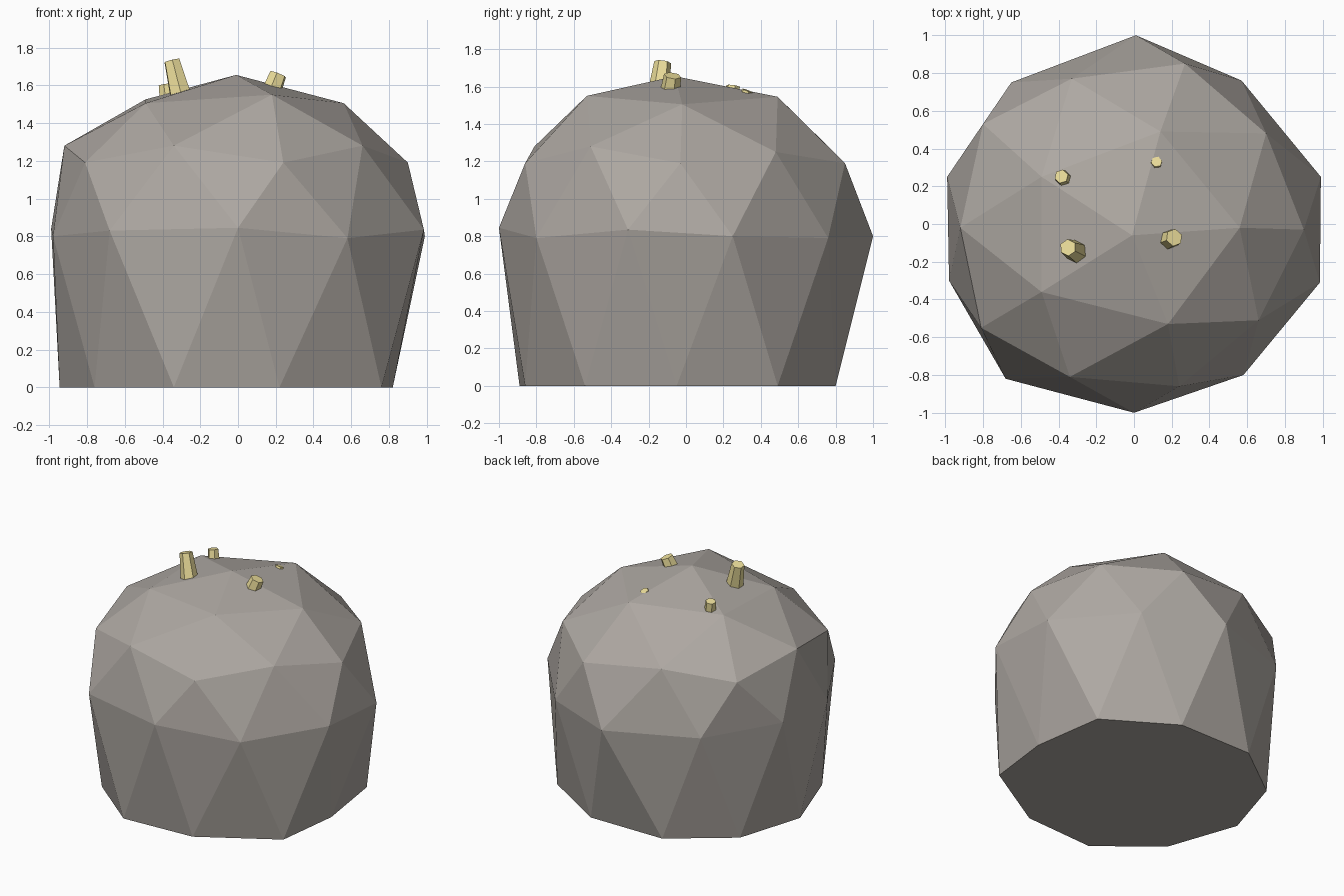
import bpy, bmesh, math
from mathutils import Vector, Matrix


def material(name, rgb):
    m = bpy.data.materials.new(name)
    m.diffuse_color = (*rgb, 1)
    return m


def add_object(name, bm, mat):
    me = bpy.data.meshes.new(name)
    bmesh.ops.recalc_face_normals(bm, faces=bm.faces[:])
    bm.to_mesh(me)
    bm.free()
    me.materials.append(mat)
    ob = bpy.data.objects.new(name, me)
    bpy.context.collection.objects.link(ob)
    return ob


stone = material("stone", (0.42, 0.39, 0.36))
gold = material("gold", (0.85, 0.74, 0.33))

# Boulder rings: lowest/highest sphere height of each ring, then its roughened points
RINGS = [
    (0.95, 1.1, [(-0.01, -0.06, 1.655)]),
    (0.70, 0.95, [(0.56, -0.02, 1.505), (0.14, 0.49, 1.545), (-0.49, 0.25, 1.525),
                  (-0.49, -0.36, 1.505), (0.18, -0.53, 1.55)]),
    (0.30, 0.70, [(0.90, -0.03, 1.19), (0.70, 0.48, 1.25), (0.27, 0.85, 1.19),
                  (-0.33, 0.77, 1.27), (-0.80, 0.53, 1.20), (-0.92, -0.02, 1.28),
                  (-0.81, -0.55, 1.19), (-0.34, -0.81, 1.28), (0.24, -0.86, 1.19),
                  (0.66, -0.51, 1.28)]),
    (-0.1, 0.1, [(0.99, 0.25, 0.80), (0.57, 0.76, 0.79), (0.01, 1.0, 0.80),
                 (-0.65, 0.75, 0.82), (-0.99, 0.25, 0.84), (-0.98, -0.30, 0.80),
                 (-0.68, -0.82, 0.83), (0, -1.0, 0.845), (0.58, -0.80, 0.79),
                 (0.985, -0.31, 0.835)]),
    (-0.7, -0.3, [(0.82, -0.05, 0), (0.74, 0.49, 0), (0.24, 0.80, 0), (-0.36, 0.80, 0),
                  (-0.79, 0.48, 0), (-0.945, -0.02, 0), (-0.76, -0.55, 0),
                  (-0.34, -0.89, 0), (0.22, -0.86, 0), (0.76, -0.54, 0)]),
]

# Boulder: low-poly icosphere, each vertex moved to the ring point in its direction
bm = bmesh.new()
bmesh.ops.create_icosphere(bm, subdivisions=2, radius=1)
for v in bm.verts:
    flat = v.co.xy
    target = Vector((v.co.x, v.co.y, 0))      # lowest vertices form the flat base
    for lo, hi, pts in RINGS:
        if lo < v.co.z < hi:
            target = Vector(min(pts, key=lambda p: (Vector(p[:2]).normalized() - flat.normalized()).length))
    v.co = target
add_object("boulder", bm, stone)


# Gold crystals: tapered hexagonal prisms rooted in the boulder's top
def crystal(name, root, tip, r_root, r_tip):
    root, tip = Vector(root), Vector(tip)
    axis = tip - root
    mat = Matrix.Translation((root + tip) / 2) @ axis.to_track_quat('Z', 'Y').to_matrix().to_4x4()
    b = bmesh.new()
    bmesh.ops.create_cone(b, cap_ends=True, segments=6, radius1=r_root, radius2=r_tip,
                          depth=axis.length, matrix=mat)
    add_object(name, b, gold)


crystal("large_crystal", (-0.30, -0.15, 1.53), (-0.35, -0.125, 1.73), 0.063, 0.045)
crystal("right_crystal", (0.17, -0.088, 1.55), (0.213, -0.072, 1.658), 0.055, 0.047)
crystal("back_crystal", (-0.37, 0.238, 1.50), (-0.385, 0.252, 1.603), 0.045, 0.037)
crystal("buried_crystal", (0.11, 0.30, 1.50), (0.12, 0.33, 1.578), 0.04, 0.03)
